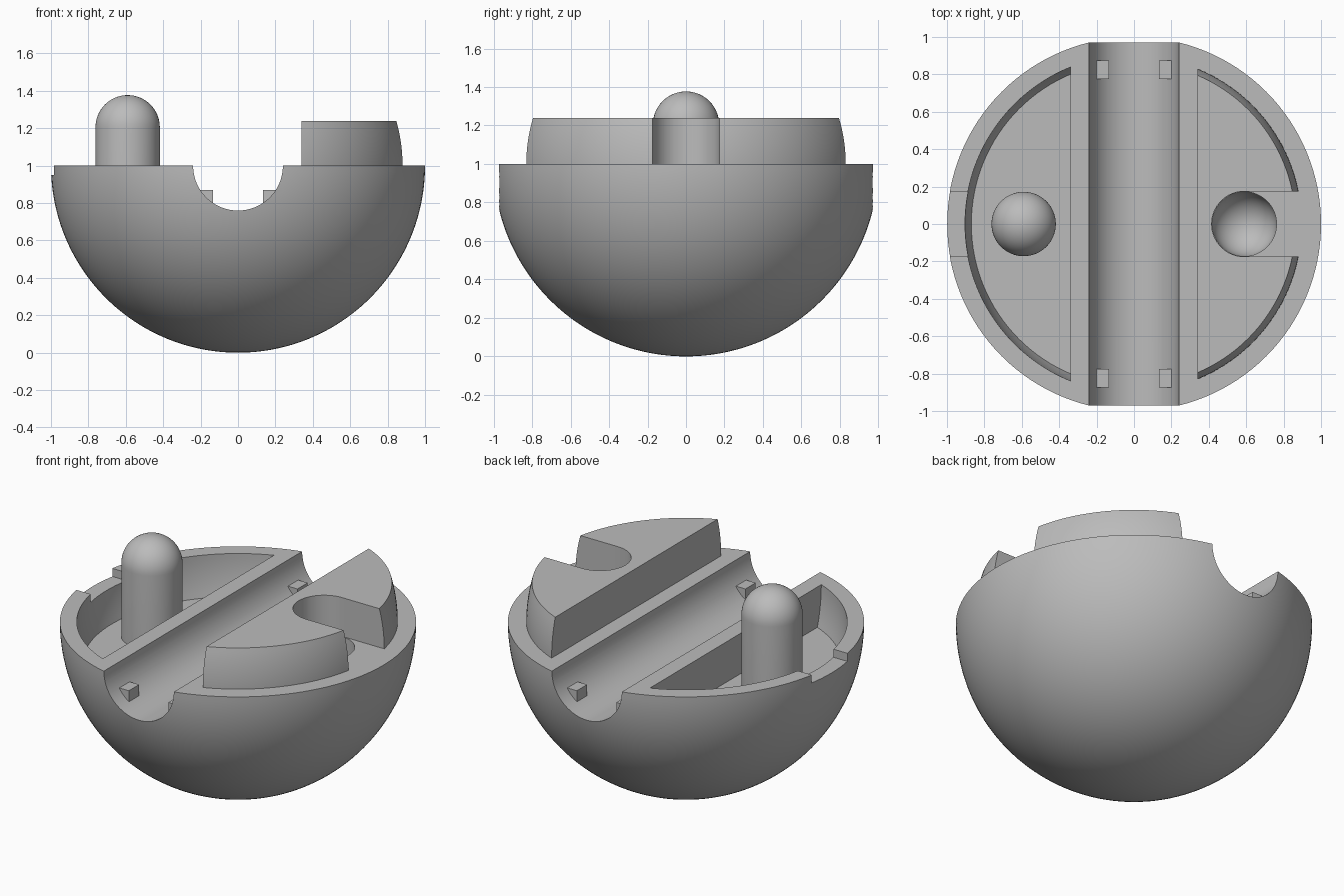
import bpy
import bmesh
from math import cos, sin, pi, sqrt
from mathutils import Matrix, Vector

default = bpy.data.objects.get("Cube")
if default:
    bpy.data.objects.remove(default, do_unlink=True)

grey = bpy.data.materials.new("plain grey")
grey.use_nodes = True
GREY = (0.5, 0.5, 0.5, 1)
grey.diffuse_color = GREY
grey.node_tree.nodes["Principled BSDF"].inputs["Base Color"].default_value = GREY

RIM = 1.0          # height of the flat parting face, also the sphere centre
PIN_X = 0.59
PIN_R = 0.172
SLOT = 0.175
CHORD = 0.34       # flat side of the pocket and of the raised block
BLOCK_H = 0.24


def finish(name, bm):
    bmesh.ops.recalc_face_normals(bm, faces=bm.faces)
    mesh = bpy.data.meshes.new(name)
    bm.to_mesh(mesh)
    bm.free()
    mesh.materials.append(grey)
    obj = bpy.data.objects.new(name, mesh)
    bpy.context.collection.objects.link(obj)
    return obj


def arc(radius, z0, z1, steps, centre=RIM):
    """Profile points on a sphere between two heights."""
    pts = []
    for i in range(steps + 1):
        z = z0 + (z1 - z0) * i / steps
        pts.append((sqrt(max(radius**2 - (z - centre)**2, 0)), z))
    return pts


def quarter(radius, centre, side, steps):
    """Quarter circle from the rim to the pole; side is +1 up or -1 down."""
    return [(radius * cos(pi / 2 * i / steps) if i < steps else 0,
             centre + side * radius * sin(pi / 2 * i / steps)) for i in range(steps + 1)]


def lathe(name, profile, x=0, segments=128, chord=None):
    """Turn an (r, z) profile about z; chord keeps only the part beyond x = chord."""
    bm = bmesh.new()
    verts = [bm.verts.new((r, 0, z)) for r, z in profile]
    edges = [bm.edges.new(pair) for pair in zip(verts, verts[1:])]
    bmesh.ops.spin(bm, geom=verts + edges, cent=(0, 0, 0), axis=(0, 0, 1),
                   angle=2 * pi, steps=segments, use_duplicate=False)
    bmesh.ops.remove_doubles(bm, verts=bm.verts, dist=1e-5)
    if chord is not None:
        bmesh.ops.bisect_plane(bm, geom=bm.verts[:] + bm.edges[:] + bm.faces[:],
                               plane_co=(chord, 0, 0), plane_no=(chord, 0, 0), clear_inner=True)
        bmesh.ops.holes_fill(bm, edges=[e for e in bm.edges if e.is_boundary], sides=0)
    bmesh.ops.translate(bm, verts=bm.verts, vec=(x, 0, 0))
    return finish(name, bm)


def box(name, low, high):
    low, high = Vector(low), Vector(high)
    bm = bmesh.new()
    bmesh.ops.create_cube(bm, size=1, matrix=Matrix.Translation((low + high) / 2)
                          @ Matrix.Diagonal((*(high - low), 1)))
    return finish(name, bm)


def cut(target, *cutters):
    bpy.context.view_layer.objects.active = target
    for cutter in cutters:
        cutter.hide_render = True
        mod = target.modifiers.new("cut", "BOOLEAN")
        mod.operation, mod.solver, mod.object = "DIFFERENCE", "EXACT", cutter
        bpy.ops.object.modifier_apply(modifier=mod.name)
        bpy.data.objects.remove(cutter, do_unlink=True)


# Half ball with a flat top
shell = lathe("half_ball", quarter(1, RIM, -1, 48)[::-1] + [(0, RIM)])

# Round channel running front to back
bm = bmesh.new()
bmesh.ops.create_cone(bm, cap_ends=True, segments=96, radius1=0.24, radius2=0.24, depth=2.4,
                      matrix=Matrix.Translation((0, 0, RIM)) @ Matrix.Rotation(pi / 2, 4, "X"))
channel = finish("channel_cutter", bm)

# Pocket with a spherical outer wall
floor = RIM - BLOCK_H - 0.01
pocket = lathe("pocket_cutter", [(0, floor)] + arc(0.905, floor, RIM, 8)
               + [(0.905, 1.2), (0, 1.2)], chord=-CHORD)

# Shallow notch in the rim beside the pocket
notch = box("notch_cutter", (-1.1, -SLOT, 0.95), (-0.8, SLOT, 1.2))

# Round-bottomed socket for a matching pin
socket = lathe("socket_cutter", [(0, 1.2), (PIN_R, 1.2)] + quarter(PIN_R, 0.795, -1, 16),
               x=PIN_X, segments=64)
cut(shell, channel, pocket, notch, socket)

# Raised block with a U-shaped slot open to the outside
top = RIM + BLOCK_H
block = lathe("raised_block", [(0, 0.96)] + arc(0.897, 0.96, top, 10) + [(0, top)], chord=CHORD)
bm = bmesh.new()
outline = [(1.1, -SLOT), (1.1, SLOT)]
outline += [(PIN_X - SLOT * sin(pi * i / 32), SLOT * cos(pi * i / 32)) for i in range(33)]
face = bm.faces.new([bm.verts.new((x, y, 0.9)) for x, y in outline])
grown = bmesh.ops.extrude_face_region(bm, geom=[face])["geom"]
bmesh.ops.translate(bm, vec=(0, 0, 0.5),
                    verts=[g for g in grown if isinstance(g, bmesh.types.BMVert)])
cut(block, finish("slot_cutter", bm))

# Round-headed pin standing in the pocket
pin = lathe("pin", [(0, floor - 0.02), (PIN_R, floor - 0.02)] + quarter(PIN_R, 1.205, 1, 16),
            x=-PIN_X, segments=64)

# Four small stops on the channel wall
for sx, side in ((1, "left"), (-1, "right")):
    for sy, end in ((1, "back"), (-1, "front")):
        xs, ys = sorted((sx * 0.135, sx * 0.2)), sorted((sy * 0.775, sy * 0.875))
        box(f"{end}_{side}_stop", (xs[0], ys[0], 0.75), (xs[1], ys[1], 0.87))

# Smooth round surfaces, keep edges crisp
bpy.ops.object.select_all(action="DESELECT")
for obj in (shell, block, pin):
    obj.select_set(True)
bpy.context.view_layer.objects.active = shell
bpy.ops.object.shade_smooth_by_angle(angle=pi / 6)
